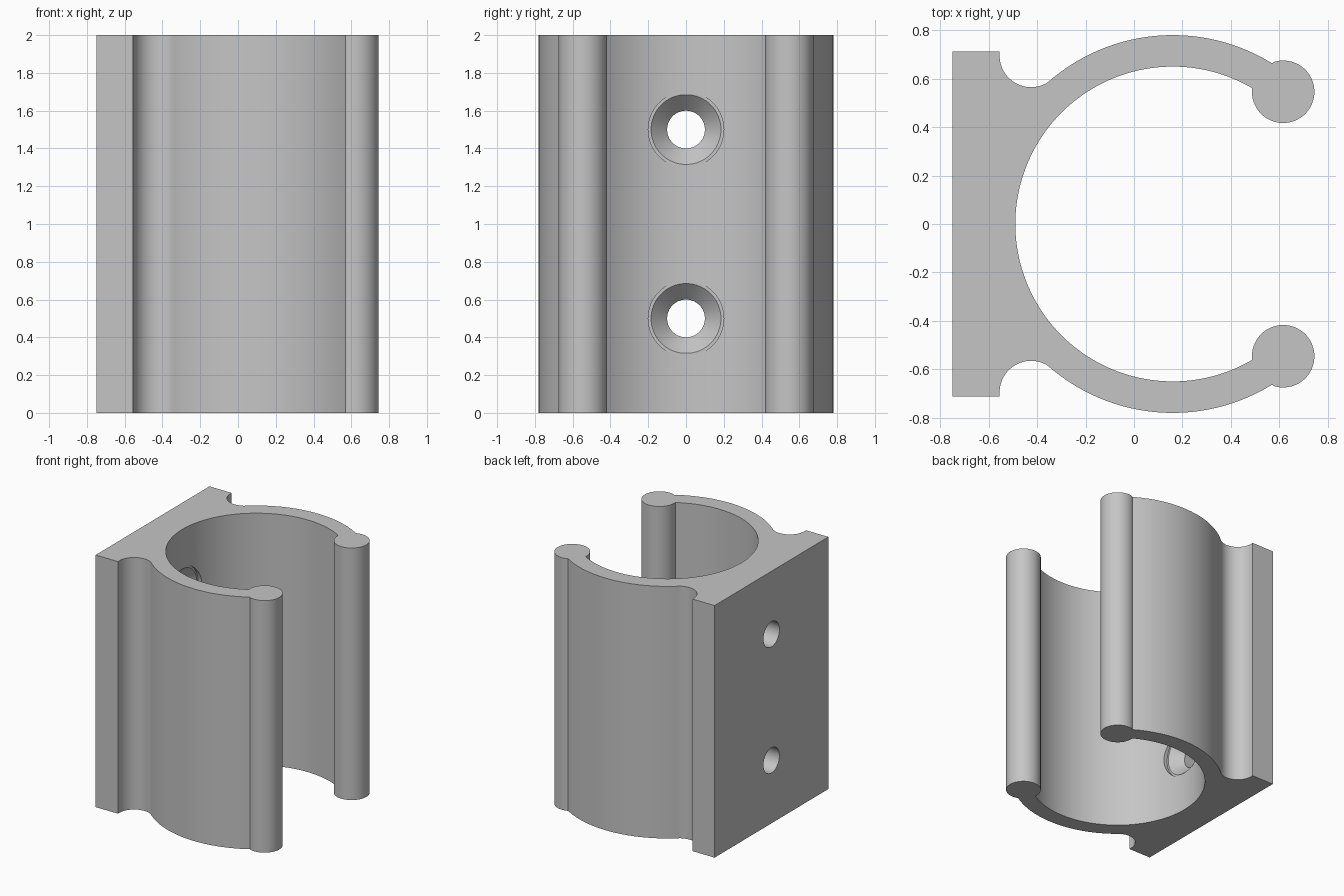
import bpy, bmesh
from math import sin, cos, pi, radians

if "Cube" in bpy.data.objects:
    bpy.data.objects.remove(bpy.data.objects["Cube"])

HEIGHT = 2.0
RING_X, R_OUT, R_IN = 0.16, 0.78, 0.65

grey = bpy.data.materials.new("grey plastic")
grey.use_nodes = True
colour = (0.56, 0.56, 0.56, 1)
grey.diffuse_color = colour
grey.node_tree.nodes["Principled BSDF"].inputs["Base Color"].default_value = colour


def arc(cx, cy, r, start, end, steps):
    """Points along an arc, angles in degrees."""
    angles = [radians(start + (end - start) * i / steps) for i in range(steps + 1)]
    return [(cx + r * cos(a), cy + r * sin(a)) for a in angles]


def make_object(name, bm):
    bmesh.ops.recalc_face_normals(bm, faces=bm.faces)
    mesh = bpy.data.meshes.new(name)
    bm.to_mesh(mesh)
    bm.free()
    mesh.materials.append(grey)
    obj = bpy.data.objects.new(name, mesh)
    bpy.context.collection.objects.link(obj)
    return obj


# Clip outline: mounting plate, fillet, outer wall, lip bead, inner wall
half = [(-0.75, 0.713), (-0.555, 0.713)]
half += arc(-0.425, 0.695, 0.13, 180, 302.5, 24)
half += arc(RING_X, 0, R_OUT, 131.3, 58.3, 40)[1:]
half += arc(0.616, 0.546, 0.129, 111.3, -187, 56)[1:-1]
half += arc(RING_X, 0, R_IN, 59.8, 180, 60)
outline = half + [(x, -y) for x, y in reversed(half[:-1])]

bm = bmesh.new()
face = bm.faces.new([bm.verts.new((x, y, 0)) for x, y in outline])
top = bmesh.ops.extrude_face_region(bm, geom=[face])["geom"]
bmesh.ops.translate(bm, vec=(0, 0, HEIGHT),
                    verts=[v for v in top if isinstance(v, bmesh.types.BMVert)])
clip = make_object("pipe_clip", bm)


# Countersunk screw holes with a shallow spot face, turned about the x axis
def screw_cutter(z, sides=64):
    profile = [(-0.9, 0.1), (-0.575, 0.1), (-0.4893, 0.185), (-0.4893, 0.2), (0, 0.2)]
    bm = bmesh.new()
    rings = [[bm.verts.new((x, r * cos(2 * pi * i / sides), z + r * sin(2 * pi * i / sides)))
              for i in range(sides)] for x, r in profile]
    for a, b in zip(rings, rings[1:]):
        for i in range(sides):
            j = (i + 1) % sides
            bm.faces.new((a[i], a[j], b[j], b[i]))
    bm.faces.new(rings[0])
    bm.faces.new(rings[-1])
    cutter = make_object("screw_hole_cutter", bm)
    cutter.hide_render = True
    return cutter


bpy.context.view_layer.objects.active = clip
for z in (0.5, 1.5):
    cutter = screw_cutter(z)
    cut = clip.modifiers.new("screw_hole", "BOOLEAN")
    cut.operation = "DIFFERENCE"
    cut.solver = "EXACT"
    cut.object = cutter
    bpy.ops.object.modifier_apply(modifier=cut.name)
    bpy.data.objects.remove(cutter)

# Smooth curved walls, keep the edges crisp
bpy.ops.object.select_all(action="DESELECT")
clip.select_set(True)
bpy.ops.object.shade_smooth_by_angle(angle=radians(25))
